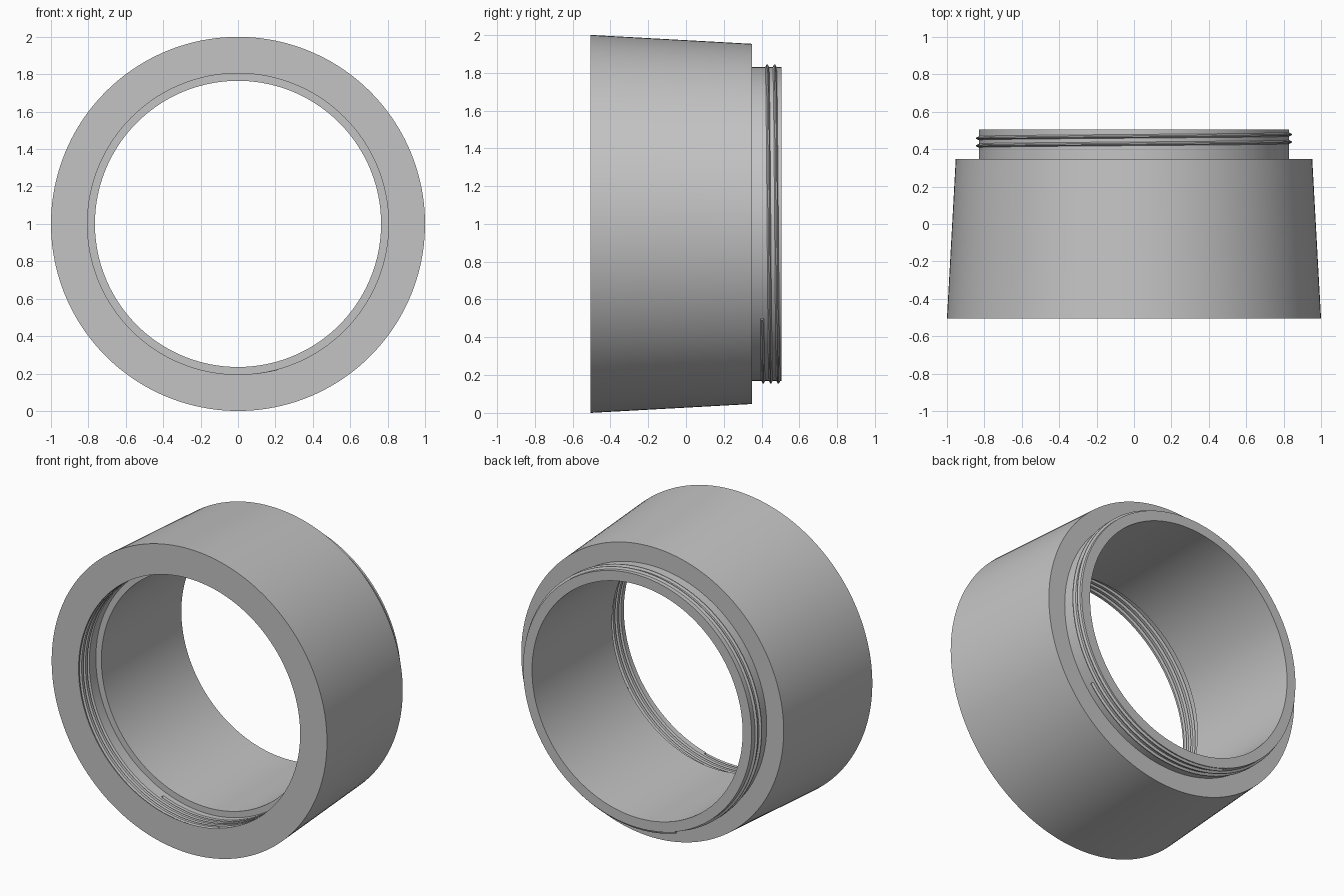
import bpy, bmesh, math

if "Cube" in bpy.data.objects:
    bpy.data.objects.remove(bpy.data.objects["Cube"])

grey = bpy.data.materials.new("light_grey")
grey.diffuse_color = (0.55, 0.55, 0.55, 1)
grey.use_nodes = True
grey.node_tree.nodes["Principled BSDF"].inputs["Base Color"].default_value = grey.diffuse_color

def make_object(name, bm):
    bmesh.ops.recalc_face_normals(bm, faces=bm.faces)
    mesh = bpy.data.meshes.new(name)
    bm.to_mesh(mesh)
    bm.free()
    mesh.materials.append(grey)
    ob = bpy.data.objects.new(name, mesh)
    bpy.context.collection.objects.link(ob)
    return ob

def point(r, y, a):
    return (r * math.cos(a), y, 1 + r * math.sin(a))

def sweep(name, profile, steps, angle0, turns, pitch, closed):
    """Sweep a closed (radius, y) profile around the y axis, rising by pitch per turn."""
    bm = bmesh.new()
    rings = []
    for i in range(steps if closed else steps + 1):
        t = turns * i / steps
        a = angle0 - 2 * math.pi * t
        rings.append([bm.verts.new(point(r, y + pitch * t, a)) for r, y in profile])
    n = len(profile)
    for i in range(steps):
        p, q = rings[i], rings[(i + 1) % len(rings)]
        for k in range(n):
            bm.faces.new((p[k], p[(k + 1) % n], q[(k + 1) % n], q[k]))
    if not closed:
        bm.faces.new(rings[0])
        bm.faces.new(rings[-1])
    return make_object(name, bm)

def thread(name, base, peak, y, angle0, turns):
    prof = [(base, y - .014), (peak, y - .003), (peak, y + .003), (base, y + .014)]
    return sweep(name, prof, int(turns * 128), math.radians(angle0), turns, 0.04, False)

# Tapered body with neck at the back and recessed socket at the front
body = sweep("ring_body", [(1, -.505), (.953, .348), (.83, .348), (.83, .505),
                           (.765, .505), (.765, -.325), (.805, -.325), (.805, -.505)],
             160, 0, 1, 0, True)

# Internal thread groove cut into the socket
cutter = thread("groove_cutter", .797, .822, -.4955, -75, 3.1)
cutter.hide_render = True
mod = body.modifiers.new("groove", 'BOOLEAN')
mod.operation = 'DIFFERENCE'
mod.solver = 'EXACT'
mod.object = cutter
bpy.context.view_layer.objects.active = body
body.select_set(True)
bpy.ops.object.modifier_apply(modifier=mod.name)
bpy.data.objects.remove(cutter)

# External thread ridge on the neck
ridge = thread("neck_thread", .822, .844, .403, -37, 2.2)

# Smooth shading with crisp edges
for ob in (body, ridge):
    ob.select_set(True)
bpy.ops.object.shade_smooth_by_angle(angle=math.radians(25))
